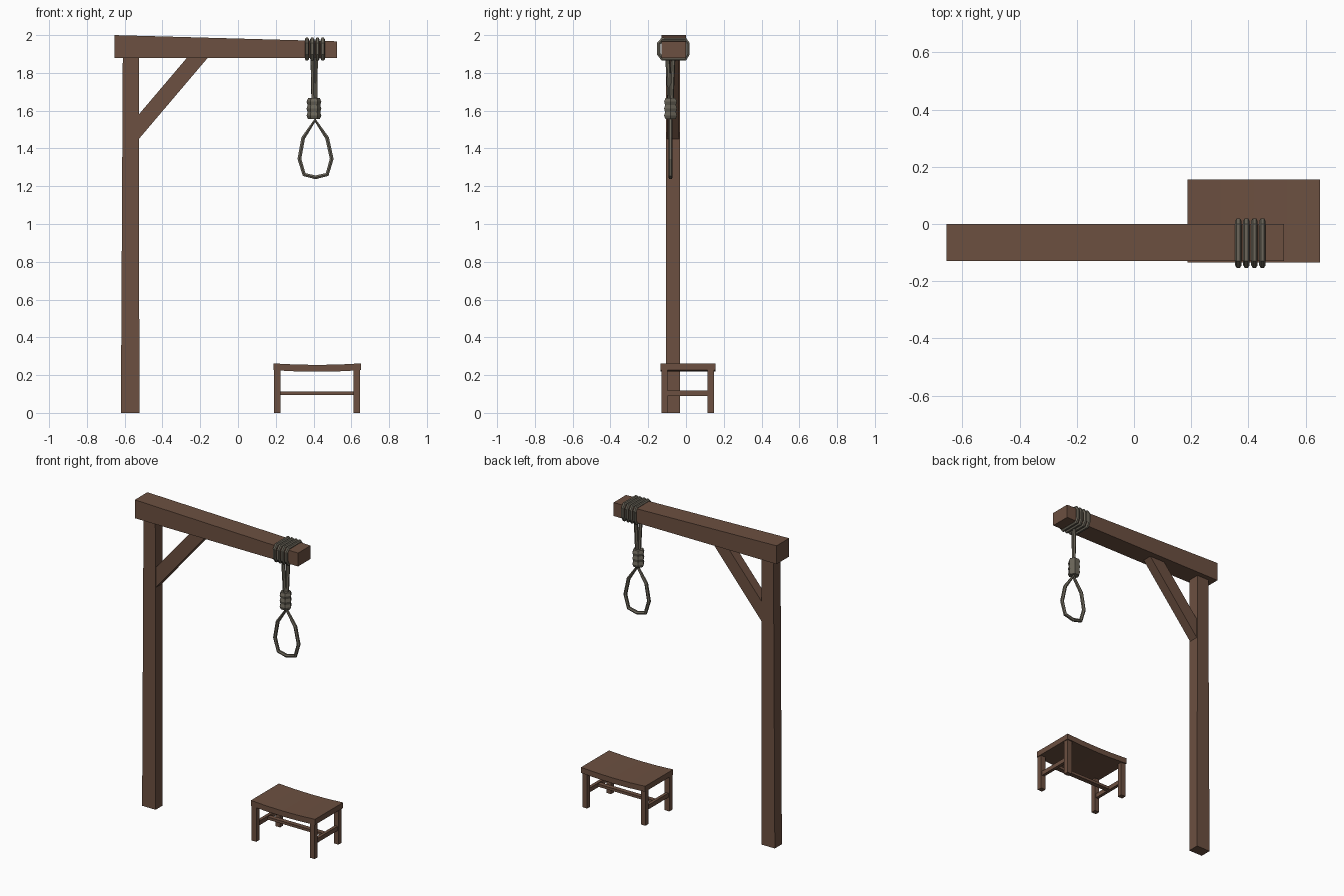
import bpy, bmesh
from mathutils import Vector

cube = bpy.data.objects.get("Cube")
if cube:
    bpy.data.objects.remove(cube)


def material(name, rgb):
    m = bpy.data.materials.new(name)
    m.use_nodes = True
    m.diffuse_color = (*rgb, 1)
    bsdf = m.node_tree.nodes["Principled BSDF"]
    bsdf.inputs["Base Color"].default_value = (*rgb, 1)
    bsdf.inputs["Roughness"].default_value = 0.9
    return m


WOOD = material("brown wood", (0.15, 0.08, 0.052))
ROPE = material("grey rope", (0.145, 0.13, 0.1))


def prism(name, outline, y0, y1):
    """Extrude an x-z outline from y0 to y1."""
    bm = bmesh.new()
    face = bm.faces.new([bm.verts.new((x, y0, z)) for x, z in outline])
    grown = bmesh.ops.extrude_face_region(bm, geom=[face])["geom"]
    moved = [v for v in grown if isinstance(v, bmesh.types.BMVert)]
    bmesh.ops.translate(bm, verts=moved, vec=(0, y1 - y0, 0))
    bmesh.ops.recalc_face_normals(bm, faces=bm.faces)
    mesh = bpy.data.meshes.new(name)
    bm.to_mesh(mesh)
    bm.free()
    mesh.materials.append(WOOD)
    obj = bpy.data.objects.new(name, mesh)
    bpy.context.collection.objects.link(obj)
    return obj


def box(name, x0, x1, y0, y1, z0, z1):
    return prism(name, [(x0, z0), (x1, z0), (x1, z1), (x0, z1)], y0, y1)


def rope(name, points, radius, closed=False, thickness=None):
    """Six-sided rope along a path, with an optional radius factor per point."""
    curve = bpy.data.curves.new(name, "CURVE")
    curve.dimensions = "3D"
    curve.bevel_depth = radius
    curve.bevel_resolution = 1
    curve.use_fill_caps = not closed
    spline = curve.splines.new("POLY")
    spline.points.add(len(points) - 1)
    for i, co in enumerate(points):
        spline.points[i].co = (*co, 1)
        if thickness:
            spline.points[i].radius = thickness[i]
    spline.use_cyclic_u = closed
    spline.use_smooth = False
    curve.materials.append(ROPE)
    obj = bpy.data.objects.new(name, curve)
    bpy.context.collection.objects.link(obj)
    return obj


# Upright post, tapered top beam and diagonal brace
prism("post", [(-0.62, 0), (-0.522, 0), (-0.525, 1.88), (-0.61, 1.88)], -0.105, -0.032)
prism("beam", [(-0.655, 1.88), (0.525, 1.88), (0.525, 1.967), (-0.655, 2.0)], -0.13, 0)
prism("brace", [(-0.525, 1.45), (-0.16, 1.88), (-0.27, 1.88), (-0.525, 1.58)], -0.1, -0.038)

# Rope wound four times around the beam
wrap = [(-0.144, 1.9), (-0.125, 1.874), (-0.005, 1.874), (0.01, 1.9),
        (0.01, 1.955), (-0.005, 1.977), (-0.125, 1.977), (-0.144, 1.955)]
for i in range(4):
    x = 0.365 + i * 0.028
    rope(f"beam_wrap_{i + 1}", [(x, y, z) for y, z in wrap], 0.0115, closed=True)

# Two hanging strands, knot with three coils, teardrop loop
rope("strand_front", [(0.395, -0.098, 1.88), (0.4, -0.085, 1.64)], 0.012)
rope("strand_back", [(0.412, -0.068, 1.88), (0.408, -0.078, 1.64)], 0.012)
coils = [(0.402, -0.082, 1.555 + i * 0.0185) for i in range(7)]
rope("knot", coils, 0.039, thickness=[0.8, 1, 0.86, 1, 0.86, 1, 0.8])
loop = [(0.408, 1.55), (0.345, 1.455), (0.325, 1.345), (0.35, 1.262),
        (0.41, 1.247), (0.472, 1.262), (0.496, 1.345), (0.472, 1.455)]
rope("hanging_loop", [(x, -0.082, z) for x, z in loop], 0.0115, closed=True)

# Stool seat with a sagging middle
xs = [0.187 + i * 0.116 for i in range(5)]
sag = [0, 0.006, 0.008, 0.006, 0]
low = [(x, 0.226 - s) for x, s in zip(xs, sag)]
high = [(x, 0.262 - s) for x, s in zip(xs, sag)]
prism("stool_seat", low + high[::-1], -0.134, 0.155)

# Stool legs and H-shaped stretchers
for side, x in (("right", 0.19), ("left", 0.612)):
    for end, y in (("front", -0.131), ("back", 0.115)):
        box(f"stool_leg_{end}_{side}", x, x + 0.034, y, y + 0.032, 0, 0.226)
    box(f"stool_side_rail_{side}", x + 0.007, x + 0.027, -0.1, 0.116, 0.09, 0.118)
box("stool_centre_rail", 0.215, 0.621, -0.004, 0.026, 0.095, 0.112)
